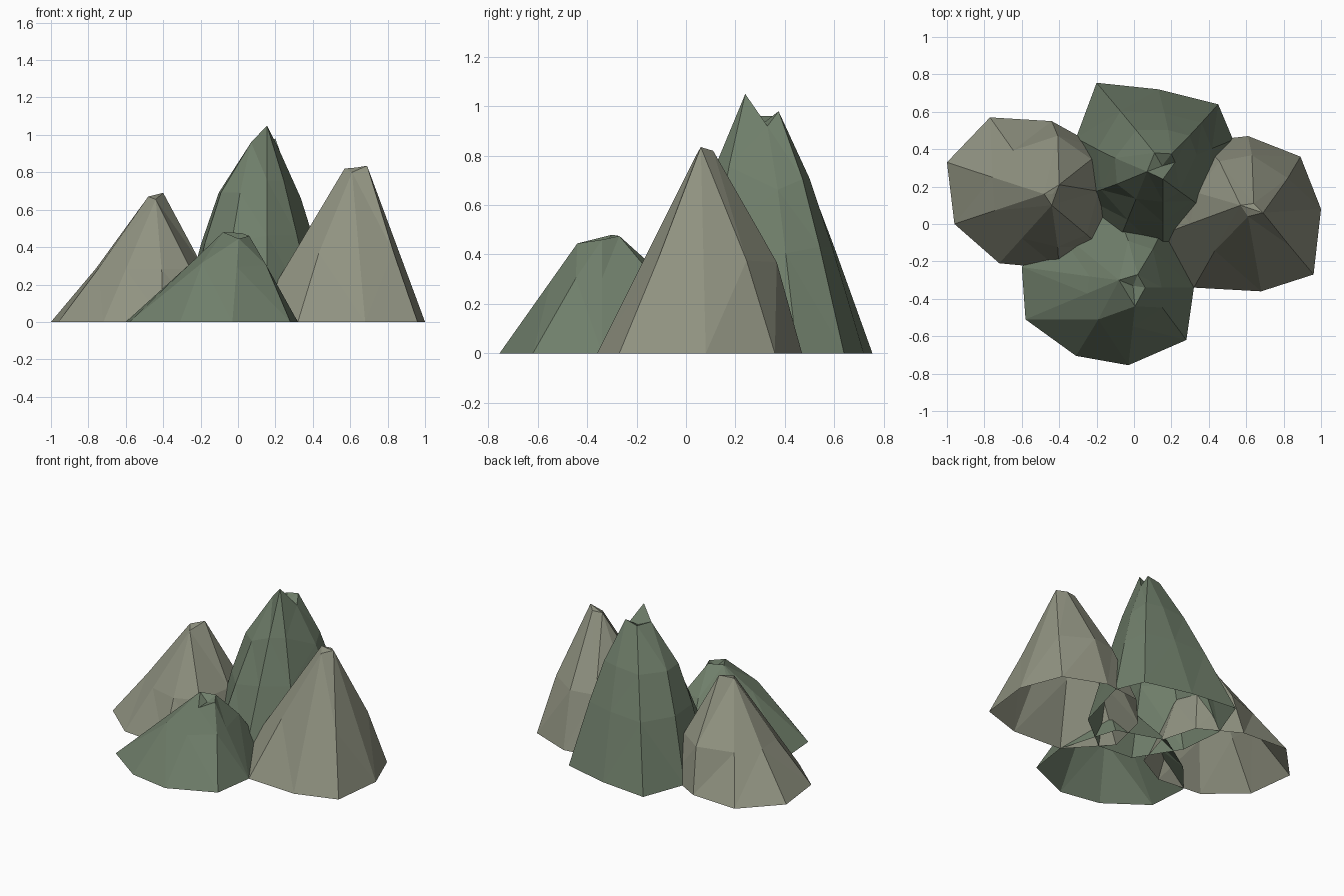
import bpy, bmesh
from mathutils import Vector

if "Cube" in bpy.data.objects:
    bpy.data.objects.remove(bpy.data.objects["Cube"])


def material(name, rgb):
    m = bpy.data.materials.new(name)
    m.diffuse_color = (*rgb, 1)
    m.use_nodes = True
    m.node_tree.nodes["Principled BSDF"].inputs["Base Color"].default_value = m.diffuse_color
    return m


def mountain(name, mat, foot, peak, hub, rings):
    """Loft a footprint (x, y, peak index, bulge) up to a small summit polygon.
    rings: (height fraction, bulge scale)."""
    bm = bmesh.new()
    n = len(foot)
    centre = Vector((sum(f[0] for f in foot) / n, sum(f[1] for f in foot) / n, 0))
    tops = [bm.verts.new(p) for p in peak]
    loops = []
    for t, s in rings:
        loop = []
        for x, y, k, bulge in foot:
            base = Vector((x, y, 0))
            out = (base - centre).normalized() * bulge * s
            loop.append(bm.verts.new(base.lerp(Vector(peak[k]), t) + out))
        loops.append(loop)
    loops.append([tops[f[2]] for f in foot])
    for low, high in zip(loops, loops[1:]):
        for i in range(n):
            j = (i + 1) % n
            quad = [low[i], low[j], high[j], high[i]]
            bm.faces.new(list(dict.fromkeys(quad)))
    # summit facets
    tip = bm.verts.new(hub)
    for i in range(len(tops)):
        bm.faces.new((tops[i], tops[(i + 1) % len(tops)], tip))
    bmesh.ops.triangulate(bm, faces=bm.faces[:])
    bmesh.ops.recalc_face_normals(bm, faces=bm.faces[:])
    if sum(f.normal.z for f in bm.faces) < 0:
        bmesh.ops.reverse_faces(bm, faces=bm.faces[:])
    me = bpy.data.meshes.new(name)
    bm.to_mesh(me)
    bm.free()
    me.materials.append(mat)
    bpy.context.collection.objects.link(bpy.data.objects.new(name, me))


stone = material("grey_stone", (0.28, 0.29, 0.22))
moss = material("green_stone", (0.16, 0.21, 0.145))

# left peak
mountain("left_mountain", stone,
         [(-.10, .15, 0, .04), (-.17, .40, 0, .05), (-.44, .55, 0, .07),
          (-.77, .57, 1, 0), (-1, .33, 1, -.02), (-.96, 0, 1, -.01),
          (-.72, -.21, 2, 0), (-.40, -.24, 2, .03), (-.18, -.12, 2, .05)],
         [(-.40, .21, .69), (-.48, .16, .67), (-.44, .10, .655)],
         (-.435, .16, .675), [(0, 0), (.43, 1)])

# right peak
mountain("right_mountain", stone,
         [(1, .08, 0, 0), (.89, .36, 0, .03), (.61, .47, 1, .06),
          (.35, .44, 1, .05), (.15, .22, 2, .01), (.08, -.08, 2, 0),
          (.32, -.34, 2, 0), (.68, -.36, 3, 0), (.96, -.27, 0, -.01)],
         [(.69, .06, .835), (.64, .11, .82), (.57, .10, .82), (.61, .04, .80)],
         (.63, .08, .825), [(0, 0), (.45, 1)])

# tall back peak with a notched summit
mountain("back_mountain", moss,
         [(.53, .45, 1, .03), (.45, .64, 2, .035), (.13, .72, 2, .03),
          (-.20, .755, 3, .02), (-.31, .46, 4, .07), (-.28, .15, 4, .07),
          (-.10, -.14, 4, .03), (.155, -.16, 0, .01), (.42, .05, 0, .02)],
         [(.155, .24, 1.05), (.22, .33, .92), (.20, .375, .98),
          (.11, .38, .96), (.07, .28, .96)],
         (.15, .31, .93), [(0, 0), (.44, .8), (.72, 1)])

# low front peak
mountain("front_mountain", moss,
         [(.32, -.34, 2, 0), (.20, .06, 3, .03), (-.13, .17, 3, .03),
          (-.42, -.02, 0, 0), (-.60, -.23, 0, -.02), (-.58, -.51, 0, 0),
          (-.31, -.705, 0, .08), (-.03, -.755, 1, 0), (.28, -.62, 2, .02)],
         [(-.08, -.30, .48), (.005, -.44, .445), (.06, -.34, .46), (.02, -.27, .475)],
         (-.005, -.33, .44), [(0, 0), (.66, 1)])
